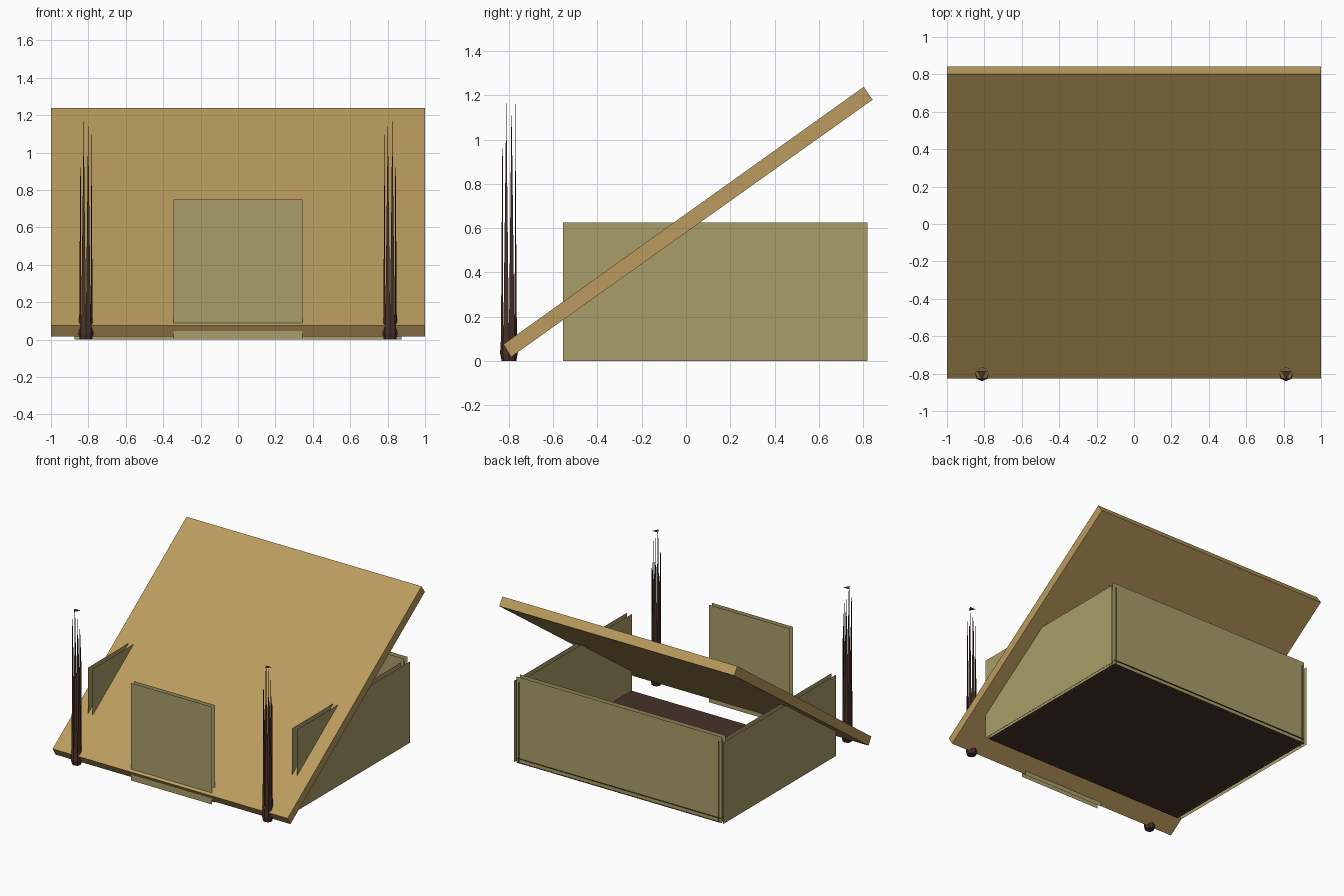
import bpy, math

if "Cube" in bpy.data.objects:
    bpy.data.objects.remove(bpy.data.objects["Cube"])

def material(name, rgb):
    m = bpy.data.materials.new(name)
    m.diffuse_color = (*rgb, 1)
    m.use_nodes = True
    m.node_tree.nodes["Principled BSDF"].inputs["Base Color"].default_value = m.diffuse_color
    return m

THATCH = material("thatch", (0.49, 0.33, 0.11))
CLAY = material("clay", (0.40, 0.34, 0.14))
WOOD = material("dark_wood", (0.065, 0.032, 0.022))

def mesh_object(name, verts, faces, mat):
    me = bpy.data.meshes.new(name)
    me.from_pydata(verts, [], faces)
    me.materials.append(mat)
    ob = bpy.data.objects.new(name, me)
    bpy.context.collection.objects.link(ob)
    return ob

def double_sheet(name, axis, levels, a, b, mat):
    """Two open parallel rectangles facing along an axis; a and b span the other two axes."""
    verts, faces = [], []
    for i, level in enumerate(levels):
        for u, v in ((a[0], b[0]), (a[1], b[0]), (a[1], b[1]), (a[0], b[1])):
            p = [u, v]
            p.insert(axis, level)
            verts.append(p)
        quad = [4 * i + k for k in range(4)]
        outward = (i == 1) != (axis == 1)
        faces.append(quad if outward else quad[::-1])
    return mesh_object(name, verts, faces, mat)

# Sloping roof slab, extruded from its side profile
profile = [(-0.79, 0.018), (0.843, 1.18), (0.803, 1.238), (-0.825, 0.075)]
verts = [(x, y, z) for x in (-1, 1) for y, z in profile]
sides = [(i, (i + 1) % 4, (i + 1) % 4 + 4, i + 4) for i in range(4)]
mesh_object("roof", verts, [(0, 3, 2, 1), (4, 5, 6, 7)] + [s[::-1] for s in sides], THATCH)

# Walls and floor, each a pair of thin sheets
for side, name in ((-1, "left_wall"), (1, "right_wall")):
    double_sheet(name, 0, sorted((side * 0.85, side * 0.89)), (-0.555, 0.82), (0, 0.625), CLAY)
double_sheet("back_wall", 1, (0.77, 0.81), (-0.875, 0.875), (0, 0.66), CLAY)
double_sheet("front_panel", 1, (-0.807, -0.77), (-0.345, 0.345), (0, 0.75), CLAY)
double_sheet("floor", 2, (0.003, 0.035), (-0.865, 0.865), (-0.555, 0.82), WOOD)

# Splintered posts: flared foot, tall slivers above, small cap triangle
def post(name, cx, cy=-0.80, n=8):
    def ring(r, z, count=n, turn=0.0):
        return [(cx + r * math.cos(2 * math.pi * (i + turn) / count),
                 cy + r * math.sin(2 * math.pi * (i + turn) / count), z) for i in range(count)]
    verts = ring(0.033, 0) + ring(0.04, 0.035) + ring(0.036, 0.1) + ring(0.031, 1.18, turn=0.5)
    faces = [tuple(range(n))[::-1]]
    for i in range(n):
        j = (i + 1) % n
        faces += [(i, j, j + n, i + n), (i + n, j + n, j + 2 * n, i + 2 * n),
                  (i + 2 * n, j + 2 * n, i + 3 * n)]
    verts += ring(0.03, 1.18, 3, 0.25)
    faces.append((4 * n, 4 * n + 1, 4 * n + 2))
    mesh_object(name, verts, faces, WOOD)

post("left_post", -0.813)
post("right_post", 0.813)
